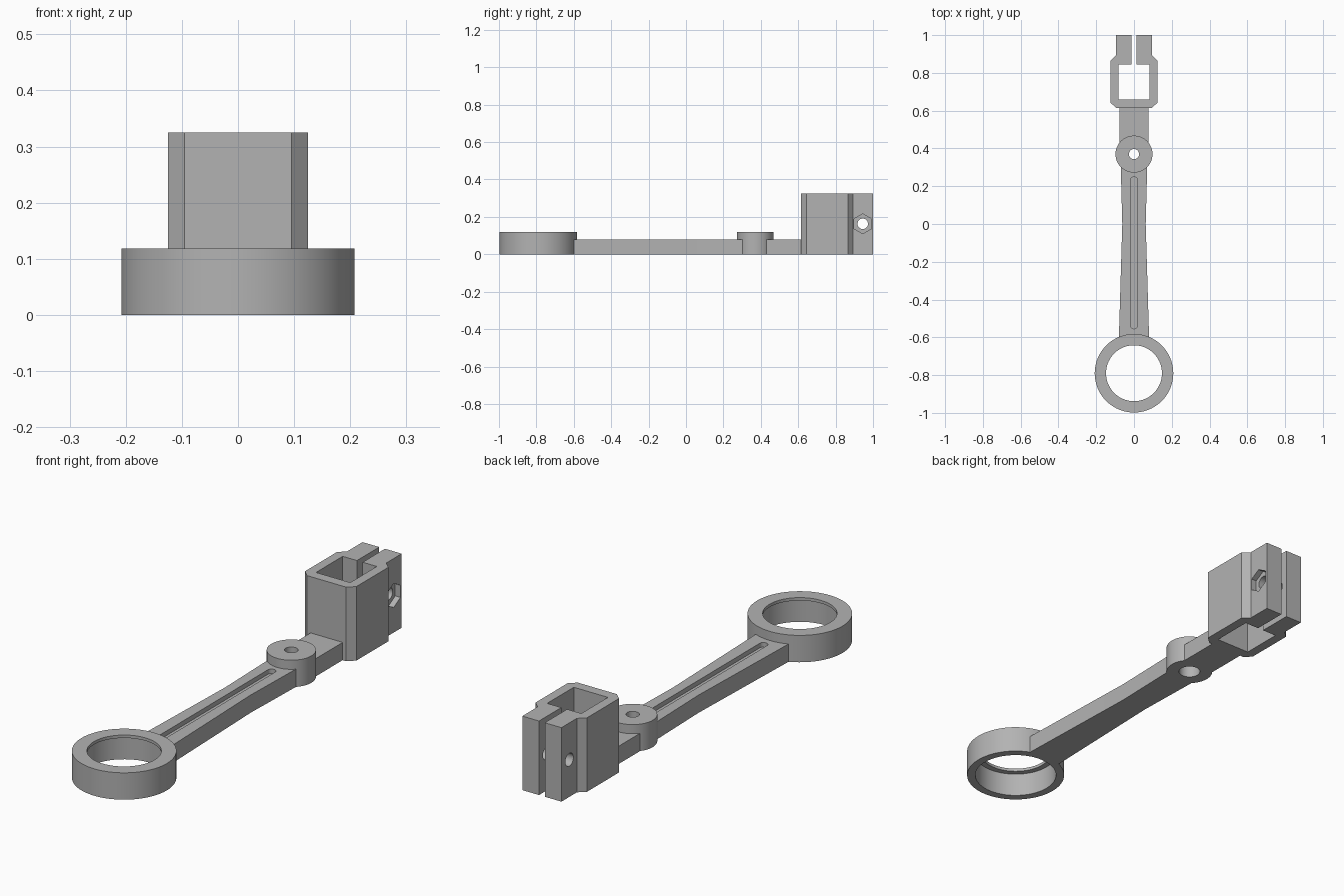
import bpy
import bmesh
import math
from mathutils import Matrix

cube = bpy.data.objects.get("Cube")
if cube:
    bpy.data.objects.remove(cube, do_unlink=True)

grey = bpy.data.materials.new("plain grey")
grey.use_nodes = True
GREY = (0.45, 0.45, 0.45, 1)
grey.diffuse_color = GREY
grey.node_tree.nodes["Principled BSDF"].inputs["Base Color"].default_value = GREY


def finish(name, bm):
    bmesh.ops.recalc_face_normals(bm, faces=bm.faces)
    mesh = bpy.data.meshes.new(name)
    bm.to_mesh(mesh)
    bm.free()
    mesh.materials.append(grey)
    obj = bpy.data.objects.new(name, mesh)
    bpy.context.collection.objects.link(obj)
    return obj


def smooth(obj):
    bpy.ops.object.select_all(action="DESELECT")
    obj.select_set(True)
    bpy.context.view_layer.objects.active = obj
    bpy.ops.object.shade_smooth_by_angle(angle=math.radians(30))


def prism(name, outline, z0, z1):
    bm = bmesh.new()
    face = bm.faces.new([bm.verts.new((x, y, z0)) for x, y in outline])
    new = bmesh.ops.extrude_face_region(bm, geom=[face])["geom"]
    top = [v for v in new if isinstance(v, bmesh.types.BMVert)]
    bmesh.ops.translate(bm, verts=top, vec=(0, 0, z1 - z0))
    return finish(name, bm)


def mirrored(half):
    return half + [(-x, y) for x, y in reversed(half)]


def lathe(name, profile, y, steps=96):
    """Spin a closed (radius, height) profile about an upright axis."""
    bm = bmesh.new()
    verts = [bm.verts.new((r, 0, z)) for r, z in profile]
    edges = [bm.edges.new((verts[i - 1], v)) for i, v in enumerate(verts)]
    bmesh.ops.spin(bm, geom=verts + edges, cent=(0, 0, 0), axis=(0, 0, 1),
                   angle=math.tau, steps=steps, use_merge=True)
    bmesh.ops.remove_doubles(bm, verts=bm.verts, dist=1e-5)
    bmesh.ops.translate(bm, verts=bm.verts, vec=(0, y, 0))
    obj = finish(name, bm)
    smooth(obj)
    return obj


def rod(name, radius, sides, x0, x1, y, z):
    """Rod along x, with a corner pointing up."""
    bm = bmesh.new()
    bmesh.ops.create_cone(bm, cap_ends=True, segments=sides, radius1=radius,
                          radius2=radius, depth=x1 - x0)
    place = Matrix.Translation(((x0 + x1) / 2, y, z)) @ Matrix.Rotation(math.pi / 2, 4, "Y")
    # first corner must end up on the vertical axis
    top = max(bm.verts, key=lambda v: v.co.x)
    turn = Matrix.Rotation(-math.atan2(top.co.y, top.co.x), 4, "Z")
    bmesh.ops.transform(bm, matrix=place @ turn, verts=bm.verts)
    return finish(name, bm)


def cut(obj, cutter):
    mod = obj.modifiers.new("cut", "BOOLEAN")
    mod.operation = "DIFFERENCE"
    mod.solver = "EXACT"
    mod.object = cutter
    cutter.hide_render = True
    bpy.context.view_layer.objects.active = obj
    bpy.ops.object.modifier_apply(modifier=mod.name)
    bpy.data.objects.remove(cutter, do_unlink=True)


ARM_TOP = 0.078
RIM_TOP = 0.118

# Large ring with a thin lip at the top of its bore
lathe("large_ring", [(0.208, 0), (0.208, RIM_TOP), (0.148, RIM_TOP),
                     (0.148, 0.105), (0.173, 0.105), (0.173, 0)], -0.79)

# Pivot boss with a counterbore underneath
lathe("pivot_boss", [(0.098, 0), (0.098, RIM_TOP), (0.027, RIM_TOP),
                     (0.027, 0.06), (0.045, 0.06), (0.045, 0)], 0.37, 64)

# Waisted arm with a round-ended groove along its top
arm = prism("main_arm", mirrored([(0.08, -0.605), (0.062, 0), (0.07, 0.305)]), 0, ARM_TOP)
SLOT_R = 0.018
slot = []
for centre, start in ((0.232, 0), (-0.537, math.pi)):
    for i in range(13):
        a = start + math.pi * i / 12
        slot.append((SLOT_R * math.cos(a), centre + SLOT_R * math.sin(a)))
cut(arm, prism("groove_cutter", slot, ARM_TOP - 0.02, ARM_TOP + 0.05))
smooth(arm)

# Short arm between boss and clamp
prism("rear_arm", mirrored([(0.078, 0.425), (0.078, 0.63)]), 0, ARM_TOP)

# Split square clamp, open at the back
clamp = prism("square_clamp", mirrored([
    (0.095, 0.615), (0.125, 0.643), (0.125, 0.865), (0.095, 0.893), (0.095, 1),
    (0.014, 1), (0.014, 0.845), (0.083, 0.845), (0.083, 0.66)][::-1]), 0, 0.325)

# Clamp bolt hole, with a hexagonal nut pocket on the left side
cut(clamp, rod("bolt_cutter", 0.028, 32, -0.2, 0.2, 0.945, 0.163))
cut(clamp, rod("nut_cutter", 0.053, 6, 0.07, 0.2, 0.945, 0.163))
smooth(clamp)
